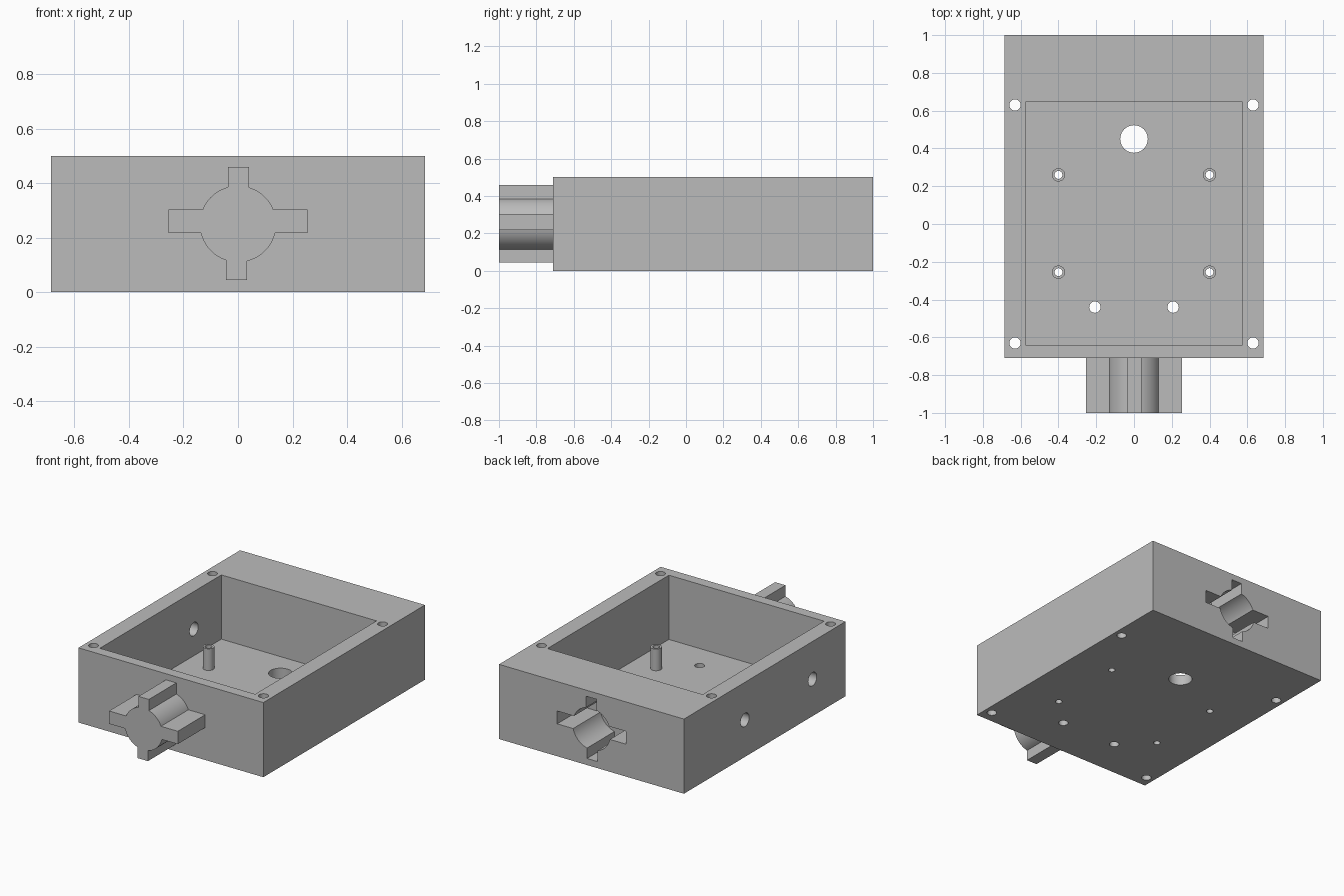
import bpy, bmesh, math
from mathutils import Matrix, Vector

if "Cube" in bpy.data.objects:
    bpy.data.objects.remove(bpy.data.objects["Cube"])

grey = bpy.data.materials.new("plain_grey")
grey.diffuse_color = (0.5, 0.5, 0.5, 1)
grey.use_nodes = True
grey.node_tree.nodes["Principled BSDF"].inputs["Base Color"].default_value = grey.diffuse_color

FLOOR = 0.07
CORNERS = [(x, y) for x in (-0.63, 0.63) for y in (-0.63, 0.63)]
POSTS = [(x, y) for x in (-0.4, 0.4) for y in (-0.255, 0.26)]


def finish(name, bm):
    bmesh.ops.recalc_face_normals(bm, faces=bm.faces)
    me = bpy.data.meshes.new(name)
    bm.to_mesh(me)
    bm.free()
    me.materials.append(grey)
    ob = bpy.data.objects.new(name, me)
    bpy.context.collection.objects.link(ob)
    return ob


def box(name, x, y, z):
    bm = bmesh.new()
    size = [b - a for a, b in (x, y, z)]
    mid = [(a + b) / 2 for a, b in (x, y, z)]
    bmesh.ops.create_cube(bm, size=1, matrix=Matrix.Translation(mid) @ Matrix.Diagonal((*size, 1)))
    return finish(name, bm)


def rods(name, items, axis="Z"):
    """Several cylinders in one mesh: (centre, radius, length)."""
    bm = bmesh.new()
    turn = Matrix.Rotation(math.pi / 2, 4, "Y") if axis == "X" else Matrix()
    for centre, r, length in items:
        bmesh.ops.create_cone(bm, cap_ends=True, segments=40, radius1=r, radius2=r,
                              depth=length, matrix=Matrix.Translation(centre) @ turn)
    return finish(name, bm)


def cross_bar(name, y0, y1):
    """Round bar with four keys, extruded along y."""
    r = 0.14
    arms = [(-0.033, 0.053, 0.254), (-0.04, 0.037, 0.209),
            (-0.053, 0.033, 0.255), (-0.044, 0.033, 0.206)]
    pts = []
    for i, (lo, hi, reach) in enumerate(arms):
        a = i * math.pi / 2
        d = Vector((math.cos(a), math.sin(a)))
        p = Vector((-d.y, d.x))
        pts += [d * reach + p * lo, d * reach + p * hi]
        start = a + math.asin(hi / r)
        end = a + math.pi / 2 + math.asin(arms[(i + 1) % 4][0] / r)
        for k in range(13):
            t = start + (end - start) * k / 12
            pts.append(Vector((math.cos(t), math.sin(t))) * r)
    bm = bmesh.new()
    face = bm.faces.new([bm.verts.new((q.x, y0, 0.25 + q.y)) for q in pts])
    ext = bmesh.ops.extrude_face_region(bm, geom=[face], use_keep_orig=True)
    bmesh.ops.translate(bm, vec=(0, y1 - y0, 0),
                        verts=[v for v in ext["geom"] if isinstance(v, bmesh.types.BMVert)])
    return finish(name, bm)


def cut(ob, cutter):
    mod = ob.modifiers.new("cut", "BOOLEAN")
    mod.operation, mod.solver, mod.object = "DIFFERENCE", "EXACT", cutter
    bpy.context.view_layer.objects.active = ob
    bpy.ops.object.modifier_apply(modifier=mod.name)


# Main parts: open-topped case, keyed plug on the front, board standoffs
case = box("case", (-0.685, 0.685), (-0.71, 1.0), (0, 0.5))
plug = cross_bar("keyed_plug", -1.0, -0.71)
standoffs = rods("standoffs", [((x, y, (FLOOR + 0.215) / 2), 0.035, 0.215 - FLOOR) for x, y in POSTS])

# Cutters: cavity, rear socket, vertical holes, holes in the left wall
cavity = box("cavity_cutter", (-0.575, 0.575), (-0.64, 0.645), (FLOOR, 0.7))
socket = cross_bar("socket_cutter", 0.71, 1.1)
screw_holes = rods("screw_hole_cutter", [((x, y, 0.25), 0.03, 1) for x, y in CORNERS])
floor_holes = rods("floor_hole_cutter", [((0, 0.45, 0), 0.073, 0.4)]
                   + [((x, -0.44, 0), 0.03, 0.4) for x in (-0.207, 0.207)])
post_holes = rods("post_hole_cutter", [((x, y, 0.1), 0.021, 0.6) for x, y in POSTS])
wall_holes = rods("wall_hole_cutter", [((-0.63, y, 0.248), 0.045, 0.3) for y in (-0.36, 0.355)], "X")

cutters = [cavity, socket, screw_holes, floor_holes, post_holes, wall_holes]
for c in cutters:
    cut(case, c)
cut(standoffs, post_holes)
for c in cutters:
    bpy.data.objects.remove(c)

# Smooth the round walls, keep the edges sharp
for ob in (case, plug, standoffs):
    bpy.ops.object.select_all(action="DESELECT")
    ob.select_set(True)
    bpy.context.view_layer.objects.active = ob
    bpy.ops.object.shade_smooth_by_angle(angle=math.radians(30))
